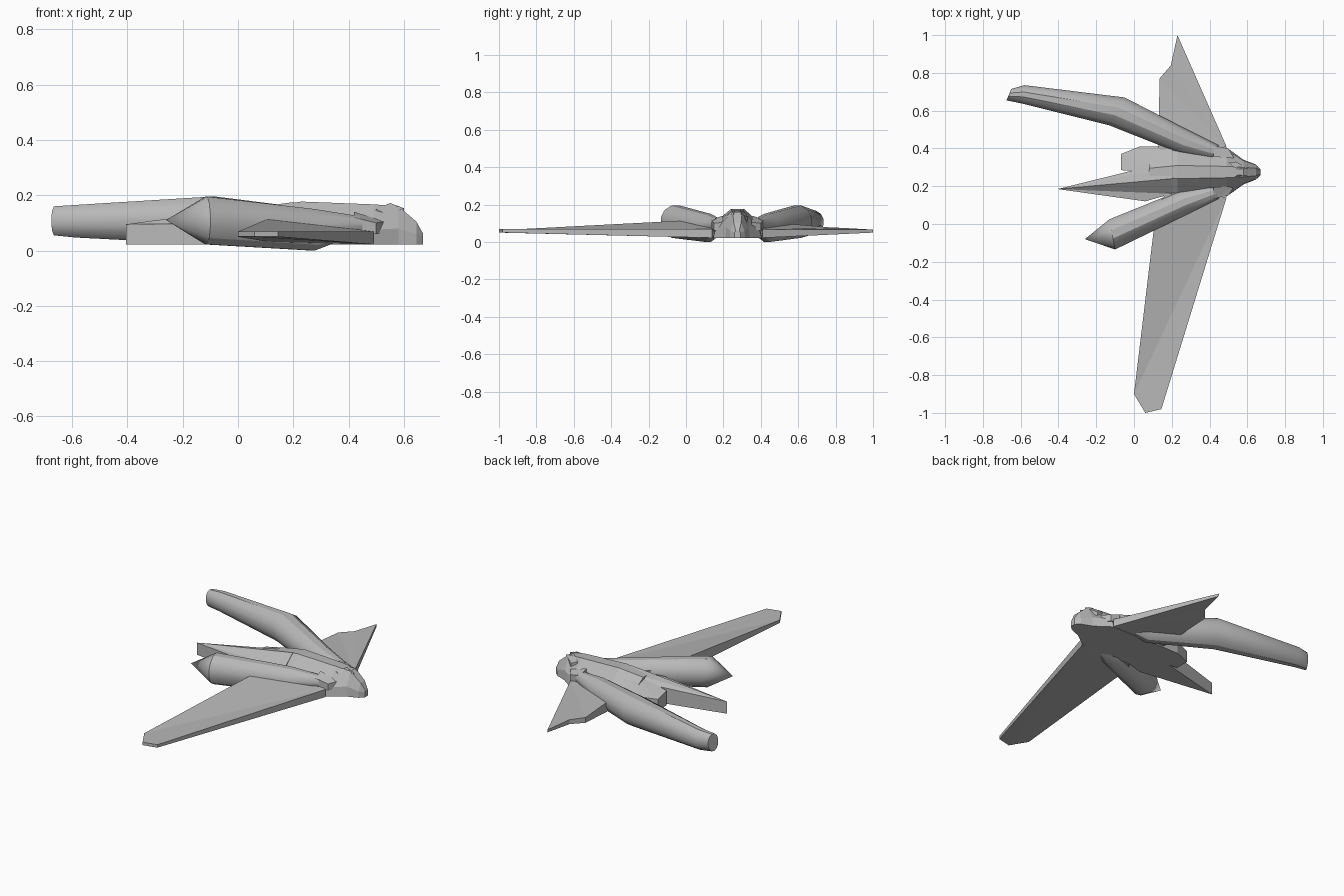
import bpy, bmesh, math
from mathutils import Vector

cube = bpy.data.objects.get("Cube")
if cube:
    bpy.data.objects.remove(cube, do_unlink=True)

grey = bpy.data.materials.new("hull grey")
grey.use_nodes = True
grey.diffuse_color = (0.48, 0.48, 0.48, 1)
grey.node_tree.nodes["Principled BSDF"].inputs["Base Color"].default_value = (0.48, 0.48, 0.48, 1)
MID = 0.275  # y of the hull's centre line


def finish(name, bm, smooth=None):
    bmesh.ops.recalc_face_normals(bm, faces=bm.faces)
    mesh = bpy.data.meshes.new(name)
    bm.to_mesh(mesh)
    bm.free()
    mesh.materials.append(grey)
    ob = bpy.data.objects.new(name, mesh)
    bpy.context.collection.objects.link(ob)
    if smooth:
        bpy.ops.object.select_all(action='DESELECT')
        ob.select_set(True)
        bpy.context.view_layer.objects.active = ob
        bpy.ops.object.shade_smooth_by_angle(angle=math.radians(smooth))
    return ob


def slab(name, points):
    """Plate from an outline of (x, y, bottom z, top z), fanned from the first point."""
    bm = bmesh.new()
    low = [bm.verts.new((x, y, a)) for x, y, a, b in points]
    top = [bm.verts.new((x, y, b)) for x, y, a, b in points]
    n = len(points)
    for i in range(n):
        j = (i + 1) % n
        bm.faces.new((low[i], low[j], top[j], top[i]))
    for ring in (low, top):
        for i in range(1, n - 1):
            bm.faces.new((ring[0], ring[i], ring[i + 1]))
    return finish(name, bm)


def loft(name, rings, tip=None, smooth=None):
    """Skin over rings of points, closed at the start and by a cap or point at the end."""
    bm = bmesh.new()
    loops = [[bm.verts.new(p) for p in ring] for ring in rings]
    n = len(loops[0])
    for a, b in zip(loops, loops[1:]):
        for i in range(n):
            j = (i + 1) % n
            bm.faces.new((a[i], a[j], b[j], b[i]))
    bm.faces.new(loops[0])
    if tip:
        end = bm.verts.new(tip)
        for i in range(n):
            bm.faces.new((loops[-1][i], loops[-1][(i + 1) % n], end))
    else:
        bm.faces.new(loops[-1])
    return finish(name, bm, smooth)


def oval(ox, oy, ix, iy, z0, z1, sides=12):
    """Upright oval ring between an outer and an inner side point."""
    outer, inner = Vector((ox, oy, 0)), Vector((ix, iy, 0))
    mid, half = (outer + inner) / 2, (outer - inner) / 2
    ring = []
    for k in range(sides):
        a = 2 * math.pi * (k + 0.5) / sides
        p = mid + half * math.cos(a) * 1.035
        p.z = (z0 + z1) / 2 + (z1 - z0) / 2 * math.sin(a) * 1.035
        ring.append(p)
    return ring


def hull_ring(x, base, shoulder, shoulder_z, crown, crown_z):
    """Flat-bottomed section with a narrow crown."""
    half = [(base, 0.022), (shoulder, shoulder_z), (crown, crown_z)]
    return ([(x, MID + w, z) for w, z in half]
            + [(x, MID - w, z) for w, z in reversed(half)])


# Hull from the nose to the broken rear
loft("hull", [hull_ring(*s) for s in (
    (0.67, 0.015, 0.016, 0.05, 0.01, 0.06),
    (0.645, 0.04, 0.038, 0.06, 0.02, 0.105),
    (0.58, 0.065, 0.06, 0.08, 0.025, 0.16),
    (0.49, 0.13, 0.115, 0.075, 0.03, 0.167),
    (0.23, 0.13, 0.12, 0.1, 0.035, 0.177),
    (0.08, 0.12, 0.11, 0.1, 0.02, 0.155),
)])

# Rear spike and the snapped-off stub beside it
slab("tail_spike", [(-0.405, 0.185, 0.022, 0.095), (0.06, 0.12, 0.022, 0.1),
                    (0.2, 0.16, 0.022, 0.11), (0.2, 0.24, 0.022, 0.175),
                    (0.2, 0.3, 0.022, 0.165), (0, 0.285, 0.022, 0.12)])
slab("tail_stub", [(0.2, 0.27, 0.022, 0.17), (0.2, 0.41, 0.022, 0.1),
                   (0.03, 0.41, 0.022, 0.095), (-0.07, 0.37, 0.022, 0.09),
                   (-0.07, 0.285, 0.022, 0.11)])

# Wings: one whole, one torn short
slab("right_wing", [(0.49, 0.14, 0.022, 0.068), (0.145, -0.98, 0.05, 0.068),
                    (0.06, -1, 0.05, 0.068), (0, -0.9, 0.05, 0.068),
                    (0.12, 0.1, 0.03, 0.12), (0.2, 0.2, 0.03, 0.11)])
slab("left_wing", [(0.49, 0.41, 0.022, 0.068), (0.23, 1, 0.05, 0.066),
                   (0.195, 0.84, 0.048, 0.075), (0.135, 0.77, 0.046, 0.078),
                   (0.13, 0.4, 0.03, 0.11), (0.25, 0.35, 0.03, 0.1)])

# Engine pods share their forward half; the left bends outward behind it
forward = [(0.45, 0.415, 0.41, 0.345, 0.06, 0.125),
           (0.3, 0.49, 0.24, 0.375, 0, 0.15),
           (-0.05, 0.67, -0.13, 0.522, 0.022, 0.195)]
loft("left_pod", [oval(*r) for r in forward]
     + [oval(-0.58, 0.735, -0.59, 0.637, 0.047, 0.165),
        oval(-0.65, 0.715, -0.675, 0.655, 0.055, 0.16)], smooth=30)
mirrored = [(a, 2 * MID - b, c, 2 * MID - d, e, f) for a, b, c, d, e, f in forward]
mirrored[-1] = (-0.1, -0.135, -0.13, 0.025, 0.022, 0.195)
loft("right_pod", [oval(*r) for r in mirrored], tip=(-0.26, -0.08, 0.11), smooth=30)

# Small fittings on both sides of the nose
for side, label in ((1, "left"), (-1, "right")):
    def spot(x, w, a, b):
        return (x, MID + side * w, a, b)
    slab(label + "_intake", [spot(0.53, 0.075, 0.06, 0.105), spot(0.5, 0.125, 0.06, 0.1),
                             spot(0.42, 0.14, 0.06, 0.12), spot(0.42, 0.08, 0.06, 0.14)])
    slab(label + "_brow", [spot(0.6, 0.02, 0.12, 0.153), spot(0.54, 0.055, 0.09, 0.13),
                           spot(0.5, 0.05, 0.1, 0.15), spot(0.55, 0.015, 0.12, 0.172)])
